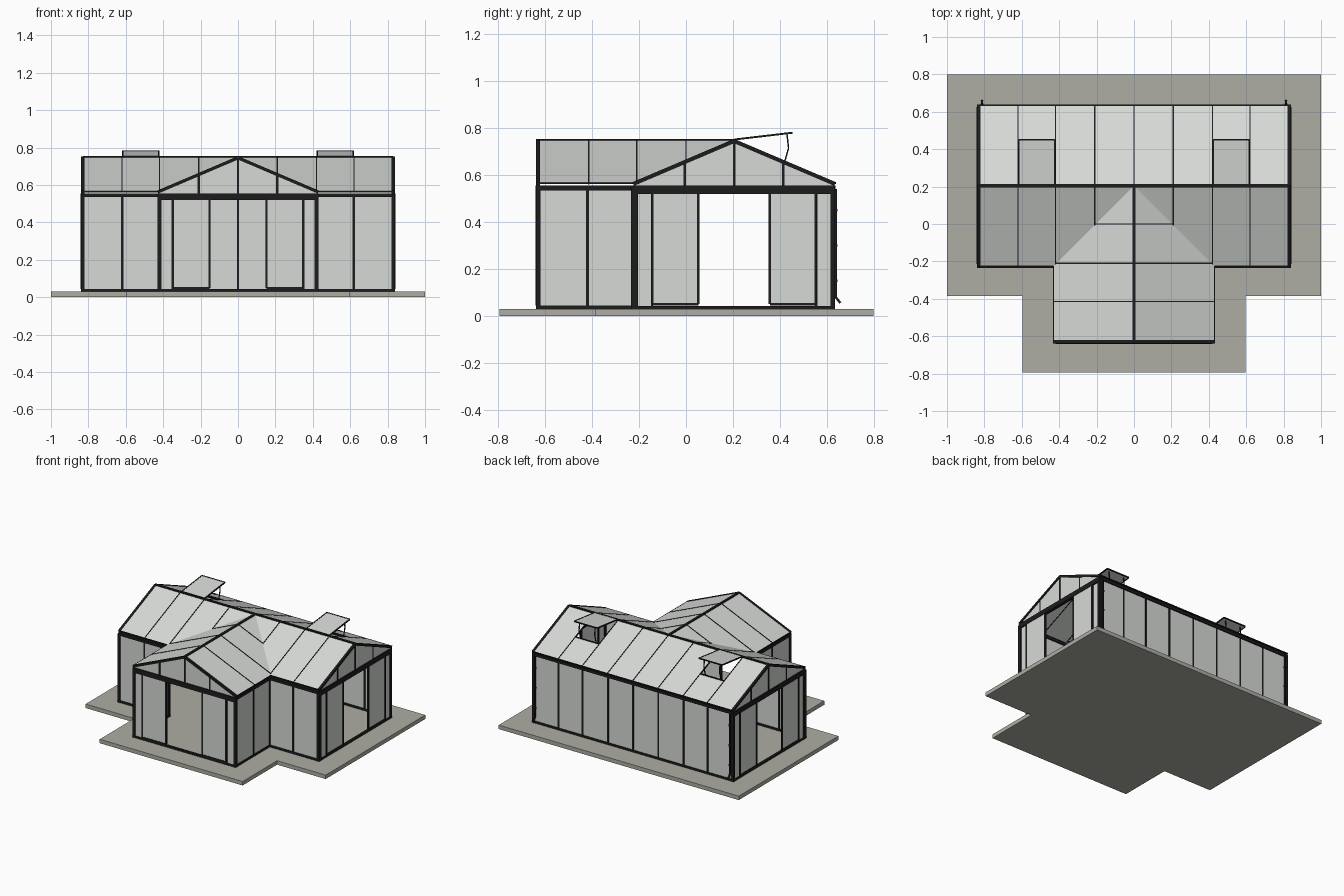
import bpy, bmesh, math
from mathutils import Vector as V

if "Cube" in bpy.data.objects:
    bpy.data.objects.remove(bpy.data.objects["Cube"])


def material(name, rgb):
    m = bpy.data.materials.new(name)
    m.diffuse_color = (*rgb, 1)
    m.use_nodes = True
    m.node_tree.nodes["Principled BSDF"].inputs["Base Color"].default_value = m.diffuse_color
    return m


GLASS = material("pale glass", (0.68, 0.70, 0.68))
FRAME = material("black frame", (0.012, 0.012, 0.012))
STONE = material("warm grey stone", (0.42, 0.42, 0.375))

HALF, WING = 0.83, 0.43               # half length of main hall, half width of each span
BACK, RIDGE_Y, FRONT, WING_Y = 0.635, 0.205, -0.225, -0.63
BASE, BEAM, EAVE, RIDGE = 0.03, 0.545, 0.565, 0.748
BAYS = [-0.83, -0.62, -0.42, -0.21, 0, 0.21, 0.42, 0.62, 0.83]
UP = V((0, 0, 1))


class Part:
    """Collects bars and plates into one object."""
    def __init__(self):
        self.bm = bmesh.new()

    def prism(self, low, high):
        a = [self.bm.verts.new(p) for p in low]
        b = [self.bm.verts.new(p) for p in high]
        self.bm.faces.new(a[::-1])
        self.bm.faces.new(b)
        for i in range(len(a)):
            j = (i + 1) % len(a)
            self.bm.faces.new((a[i], a[j], b[j], b[i]))

    def plate(self, pts, t=0.005):
        pts = [V(p) for p in pts]
        n = (pts[1] - pts[0]).cross(pts[2] - pts[0]).normalized() * t / 2
        self.prism([p - n for p in pts], [p + n for p in pts])

    def bar(self, p, q, w=0.014, h=None):
        p, q, h = V(p), V(q), h or w
        d = (q - p).normalized()
        side = d.cross(UP if abs(d.z) < 0.95 else V((0, 1, 0))).normalized()
        top = side.cross(d) * h / 2
        side = side * w / 2
        ring = [-side - top, side - top, side + top, -side + top]
        self.prism([p + r for r in ring], [q + r for r in ring])

    def loop(self, pts, w=0.01):
        for i, p in enumerate(pts):
            self.bar(p, pts[(i + 1) % len(pts)], w)

    def finish(self, name, mat):
        bmesh.ops.recalc_face_normals(self.bm, faces=self.bm.faces)
        me = bpy.data.meshes.new(name)
        self.bm.to_mesh(me)
        self.bm.free()
        me.materials.append(mat)
        bpy.context.collection.objects.link(bpy.data.objects.new(name, me))


def roof_z(d):
    return RIDGE - (RIDGE - EAVE) * abs(d) / WING


def main_pt(x, y, lift=0):
    return (x, y, roof_z(y - RIDGE_Y) + lift)


def wing_pt(x, y, lift=0):
    return (x, y, roof_z(x) + lift)


# Paved T-shaped base
base = Part()
outline = [(-1, 0.8), (-1, -0.385), (-0.595, -0.385), (-0.595, -0.795),
           (0.595, -0.795), (0.595, -0.385), (1, -0.385), (1, 0.8)]
base.prism([(x, y, 0) for x, y in outline], [(x, y, BASE) for x, y in outline])
base.finish("paved_base", STONE)

# Long walls: glass, posts, sill and gutter
wall_glass, wall_frame = Part(), Part()


def wall(points):
    a, b = points[0], points[-1]
    wall_glass.plate([(*a, BASE), (*b, BASE), (*b, BEAM), (*a, BEAM)])
    for p in points:
        wall_frame.bar((*p, BASE), (*p, BEAM), 0.02 if p in (a, b) else 0.013)
    wall_frame.bar((*a, BASE + 0.007), (*b, BASE + 0.007), 0.016)
    wall_frame.bar((*a, BEAM), (*b, BEAM), 0.022, 0.02)


wall([(x, BACK - 0.01) for x in BAYS])
for s in (-1, 1):
    wall([(s * x, FRONT) for x in (0.83, 0.62, 0.42)])
    wall([(s * 0.42, y) for y in (FRONT, -0.42, WING_Y)])
wall_glass.finish("wall_glass", GLASS)
wall_frame.finish("wall_frame", FRAME)

# Three gable ends, each with a pair of slid-open doors
gable_glass, gable_frame = Part(), Part()
door_glass, door_frame = Part(), Part()
ENDS = [lambda u, z, o=0: (u, WING_Y - o, z),
        lambda u, z, o=0: (HALF + o, RIDGE_Y + u, z),
        lambda u, z, o=0: (-HALF - o, RIDGE_Y + u, z)]
for at in ENDS:
    e = 0.42
    gable_glass.plate([at(-e, BEAM), at(e, BEAM), at(e, EAVE), at(0, RIDGE - 0.005), at(-e, EAVE)])
    gable_frame.bar(at(-e, 0.537), at(e, 0.537), 0.024, 0.036)
    gable_frame.bar(at(-e, BASE + 0.006), at(e, BASE + 0.006), 0.018, 0.014)
    for u in (-0.21, 0, 0.21):
        gable_frame.bar(at(u, BEAM), at(u, roof_z(u)), 0.011)
    for s in (-1, 1):
        gable_frame.bar(at(s * e, BASE), at(s * e, EAVE - 0.01), 0.02)
        gable_frame.bar(at(s * WING, EAVE - 0.003), at(0, RIDGE - 0.003), 0.017)
        gable_frame.bar(at(s * 0.35, BASE), at(s * 0.35, BEAM), 0.01)
        gable_glass.plate([at(s * 0.35, BASE), at(s * e, BASE), at(s * e, BEAM), at(s * 0.35, BEAM)])
        corners = [at(s * u, z, 0.006) for u, z in ((0.152, 0.05), (0.348, 0.05), (0.348, 0.525), (0.152, 0.525))]
        door_glass.plate(corners)
        door_frame.loop(corners, 0.011)
gable_glass.finish("gable_glass", GLASS)
gable_frame.finish("gable_frame", FRAME)
door_glass.finish("sliding_door_glass", GLASS)
door_frame.finish("sliding_door_frame", FRAME)

# Roof glass, with two openings in the back slope and valleys at the wing
VENT_Y = 0.43
roof = Part()
for x0, x1 in zip(BAYS, BAYS[1:]):
    top = VENT_Y if abs(abs(x0 + x1) / 2 - 0.52) < 0.01 else RIDGE_Y
    roof.plate([main_pt(x0, top), main_pt(x0, BACK), main_pt(x1, BACK), main_pt(x1, top)])
for s in (-1, 1):
    roof.plate([main_pt(s * HALF, FRONT), main_pt(s * HALF, RIDGE_Y),
                main_pt(0, RIDGE_Y), main_pt(s * WING, FRONT)])
    roof.plate([wing_pt(s * WING, WING_Y), wing_pt(0, WING_Y),
                wing_pt(0, RIDGE_Y), wing_pt(s * WING, FRONT)])
roof.finish("roof_glass", GLASS)

# Rafters, eaves and ridges
rafters = Part()
for x in BAYS:
    rafters.bar(main_pt(x, RIDGE_Y), main_pt(x, BACK), 0.006, 0.01)
    low = max(FRONT, RIDGE_Y - abs(x)) if abs(x) < WING else FRONT
    if x:
        rafters.bar(main_pt(x, RIDGE_Y), main_pt(x, low), 0.006, 0.01)
for s in (-1, 1):
    for y, x in ((-0.415, WING), (-0.21, 0.42), (0, 0.205)):
        rafters.bar(wing_pt(0, y), wing_pt(s * x, y), 0.006, 0.01)
    rafters.bar(wing_pt(s * WING, WING_Y), wing_pt(s * WING, FRONT), 0.005, 0.008)
    rafters.bar(main_pt(s * WING, FRONT), main_pt(s * HALF, FRONT), 0.006, 0.008)
rafters.bar(main_pt(-HALF, BACK), main_pt(HALF, BACK), 0.008)
rafters.bar(main_pt(-HALF, RIDGE_Y), main_pt(HALF, RIDGE_Y), 0.018, 0.012)
rafters.bar(wing_pt(0, WING_Y), wing_pt(0, RIDGE_Y), 0.018, 0.012)
rafters.finish("roof_rafters", FRAME)

# Raised roof vents with folding stays
vent_glass, vent_frame = Part(), Part()
for s in (-1, 1):
    x0, x1 = s * 0.425, s * 0.615
    lid = [(x0, 0.21, 0.752), (x1, 0.21, 0.752), (x1, 0.45, 0.78), (x0, 0.45, 0.78)]
    vent_glass.plate(lid)
    vent_frame.loop(lid, 0.008)
    vent_frame.bar(main_pt(x0, VENT_Y), main_pt(x1, VENT_Y), 0.01)
    for x in (x0 + s * 0.03, x1 - s * 0.03):
        vent_frame.bar((x, 0.42, 0.655), (x, 0.437, 0.715), 0.006)
        vent_frame.bar((x, 0.437, 0.715), (x, 0.43, 0.777), 0.006)
vent_glass.finish("vent_lid_glass", GLASS)
vent_frame.finish("vent_lid_frame", FRAME)

# Rainwater pipes on the back corners
pipes = Part()
for s in (-1, 1):
    x = s * 0.812
    pipes.bar((x, 0.638, 0.54), (x, 0.638, 0.075), 0.01)
    pipes.bar((x, 0.638, 0.08), (x, 0.658, 0.055), 0.01)
    for z in (0.15, 0.3, 0.45):
        pipes.bar((x, 0.638, z - 0.005), (x, 0.638, z + 0.005), 0.015)
pipes.finish("rain_pipes", FRAME)
